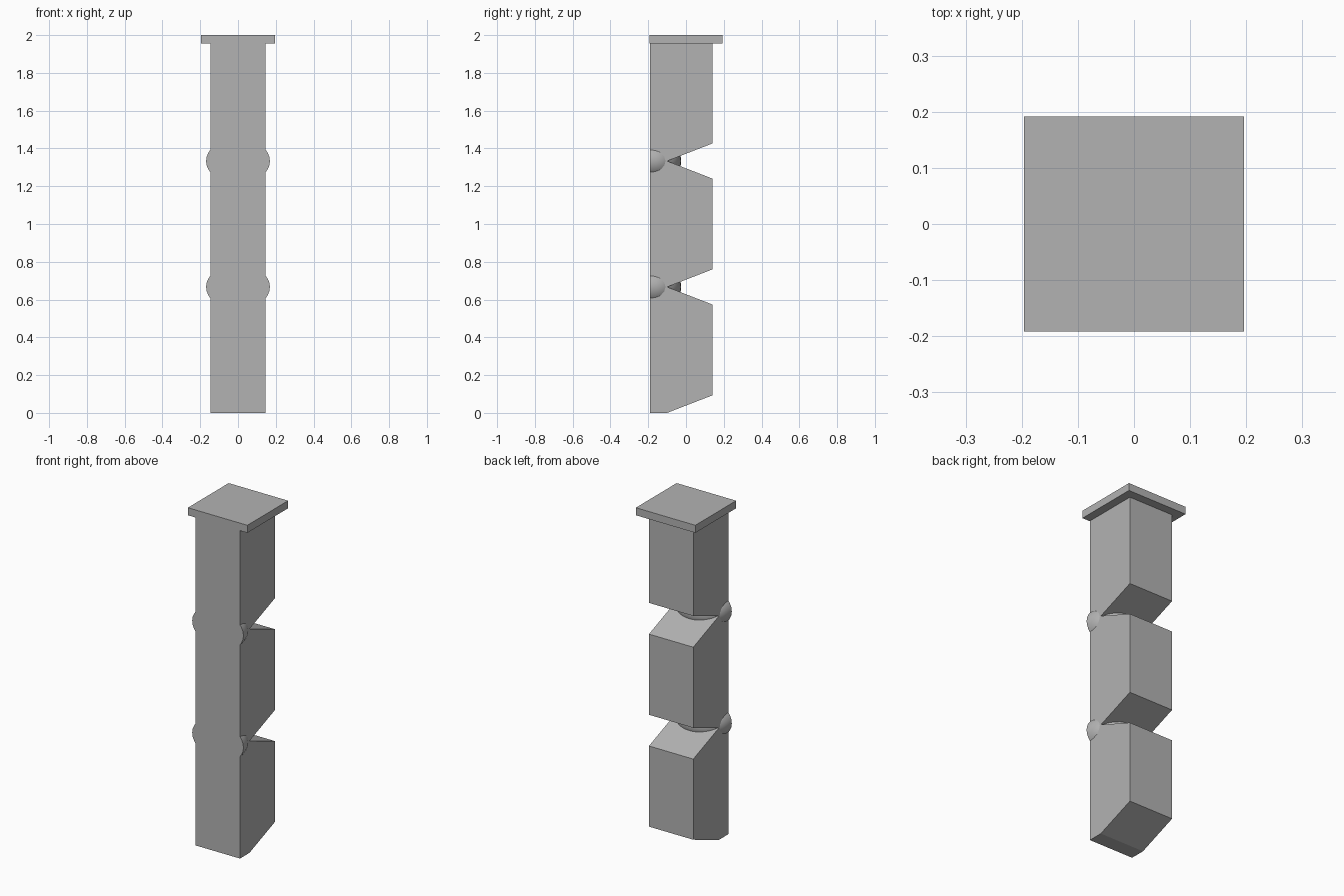
import bpy, bmesh, math
from mathutils import Matrix

cube = bpy.data.objects.get("Cube")
if cube:
    bpy.data.objects.remove(cube, do_unlink=True)

grey = bpy.data.materials.new("mid_grey")
grey.use_nodes = True
colour = (0.45, 0.45, 0.45, 1)
grey.diffuse_color = colour
grey.node_tree.nodes["Principled BSDF"].inputs["Base Color"].default_value = colour

FRONT, BACK, HALF_WIDTH = -0.19, 0.14, 0.146
HINGE_Y = -0.1        # depth at which the notches meet
PITCH = 2 / 3         # height of one segment
SLOPE = 0.093         # rise of each notch wall


def finish(bm, name):
    bmesh.ops.recalc_face_normals(bm, faces=bm.faces)
    mesh = bpy.data.meshes.new(name)
    bm.to_mesh(mesh)
    bm.free()
    mesh.materials.append(grey)
    obj = bpy.data.objects.new(name, mesh)
    bpy.context.collection.objects.link(obj)
    return obj


# Notched column: side profile extruded across its width
profile = [(FRONT, 0)]
for i in range(3):
    z = i * PITCH
    top = z + PITCH
    profile += [(HINGE_Y, z), (BACK, z + SLOPE)]
    profile.append((BACK, top - SLOPE if i < 2 else 1.96))
profile.append((FRONT, 1.96))

bm = bmesh.new()
face = bm.faces.new([bm.verts.new((-HALF_WIDTH, y, z)) for y, z in profile])
side = bmesh.ops.extrude_face_region(bm, geom=[face])
moved = [v for v in side["geom"] if isinstance(v, bmesh.types.BMVert)]
bmesh.ops.translate(bm, verts=moved, vec=(2 * HALF_WIDTH, 0, 0))
finish(bm, "notched_column")

# Square cap plate
bm = bmesh.new()
bmesh.ops.create_cube(bm, size=1, matrix=Matrix.Translation((0, 0, 1.9775))
                      @ Matrix.Diagonal((0.392, 0.384, 0.045, 1)))
finish(bm, "cap_plate")

# Flattened half-ball hinges, cut flush with the front
for i, name in enumerate(("lower_hinge", "upper_hinge"), 1):
    bm = bmesh.new()
    bmesh.ops.create_uvsphere(bm, u_segments=32, v_segments=16, radius=1,
                              matrix=Matrix.Translation((0, FRONT, i * PITCH))
                              @ Matrix.Diagonal((0.169, 0.165, 0.12, 1)))
    bmesh.ops.bisect_plane(bm, geom=bm.verts[:] + bm.edges[:] + bm.faces[:], dist=1e-5,
                           plane_co=(0, FRONT, 0), plane_no=(0, -1, 0), clear_outer=True)
    bmesh.ops.holes_fill(bm, edges=[e for e in bm.edges if e.is_boundary], sides=0)
    hinge = finish(bm, name)
    bpy.ops.object.select_all(action="DESELECT")
    hinge.select_set(True)
    bpy.context.view_layer.objects.active = hinge
    bpy.ops.object.shade_smooth_by_angle(angle=math.radians(40))
